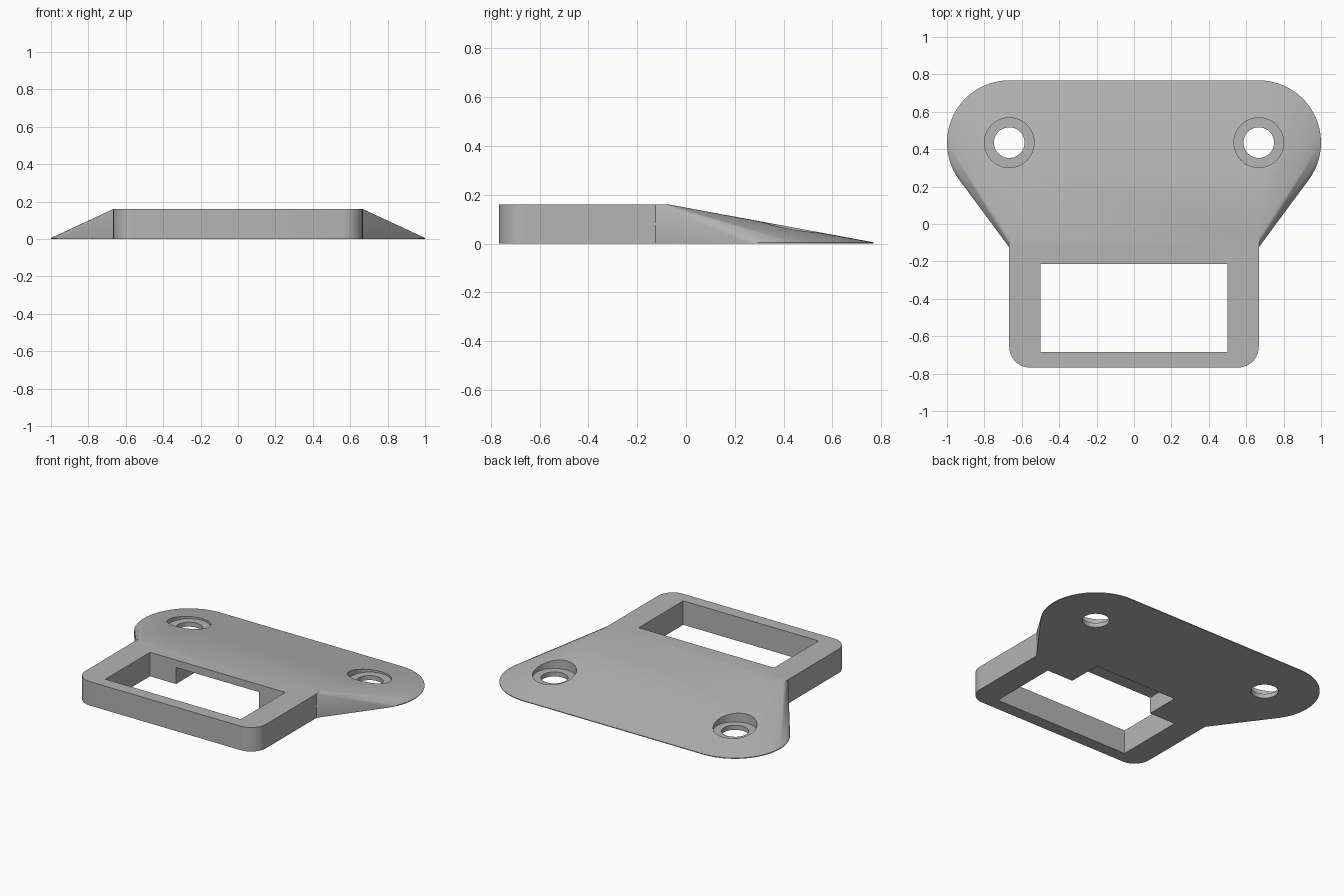
import bpy, bmesh, math

if "Cube" in bpy.data.objects:
    bpy.data.objects.remove(bpy.data.objects["Cube"])

HW, H = 0.667, 0.16             # half width and height of the frame block
Y_FRONT, Y_JOIN, Y_CREST = -0.767, -0.125, -0.07
EAR_Y, EAR_R, LIP = 0.435, 0.333, 0.005

grey = bpy.data.materials.new("grey plastic")
grey.diffuse_color = (0.46, 0.46, 0.46, 1)
grey.use_nodes = True
grey.node_tree.nodes["Principled BSDF"].inputs["Base Color"].default_value = grey.diffuse_color


def finish(name, bm):
    bmesh.ops.recalc_face_normals(bm, faces=bm.faces)
    me = bpy.data.meshes.new(name)
    bm.to_mesh(me)
    bm.free()
    me.materials.append(grey)
    ob = bpy.data.objects.new(name, me)
    bpy.context.collection.objects.link(ob)
    return ob


def arc(cx, cy, r, a0, a1, n):
    return [(cx + r * math.cos(math.radians(a0 + (a1 - a0) * i / n)),
             cy + r * math.sin(math.radians(a0 + (a1 - a0) * i / n))) for i in range(n + 1)]


def prism(name, pts, z0, z1):
    """Extrude a closed outline from z0 to z1."""
    bm = bmesh.new()
    face = bm.faces.new([bm.verts.new((x, y, z0)) for x, y in pts])
    ext = bmesh.ops.extrude_face_region(bm, geom=[face])["geom"]
    for v in ext:
        if isinstance(v, bmesh.types.BMVert):
            v.co.z = z1
    return finish(name, bm)


def rect(x, y0, y1):
    return [(-x, y0), (x, y0), (x, y1), (-x, y1)]


def combine(target, other, operation):
    mod = target.modifiers.new(operation.lower(), 'BOOLEAN')
    mod.operation, mod.object, mod.solver = operation, other, 'EXACT'
    bpy.context.view_layer.objects.active = target
    bpy.ops.object.modifier_apply(modifier=mod.name)
    bpy.data.objects.remove(other)


# Frame block with rounded front corners
r = 0.11
outline = (arc(-HW + r, Y_FRONT + r, r, 180, 270, 12) + arc(HW - r, Y_FRONT + r, r, 270, 360, 12)
           + [(HW, Y_JOIN), (-HW, Y_JOIN)])
plate = prism("mounting_plate", outline, 0, H)

# Sloping flange: hull of a thin bar and two thin round ears
bm = bmesh.new()
for x, y in rect(HW, Y_JOIN, Y_CREST):
    for z in (0, H):
        bm.verts.new((x, y, z))
for side in (-1, 1):
    for x, y in arc(side * HW, EAR_Y, EAR_R, 0, 360, 72)[:-1]:
        for z in (0, LIP):
            bm.verts.new((x, y, z))
hull = bmesh.ops.convex_hull(bm, input=bm.verts[:])
spare = {v for v in hull["geom_interior"] + hull["geom_unused"]
         if isinstance(v, bmesh.types.BMVert) and not v.link_faces}
bmesh.ops.delete(bm, geom=list(spare), context='VERTS')
bmesh.ops.dissolve_limit(bm, angle_limit=0.002, verts=bm.verts[:], edges=bm.edges[:])
combine(plate, finish("flange", bm), 'UNION')

# Rectangular window and the hidden recess behind its lower back wall
combine(plate, prism("window_cutter", rect(0.5, -0.685, -0.215), -0.1, 0.3), 'DIFFERENCE')
combine(plate, prism("recess_cutter", rect(0.307, -0.3, 0.015), -0.1, 0.11), 'DIFFERENCE')

# Counterbored screw holes
for side in (-1, 1):
    for radius, z0 in ((0.082, -0.1), (0.133, 0.03)):
        circle = arc(side * HW, EAR_Y, radius, 0, 360, 48)[:-1]
        combine(plate, prism("hole_cutter", circle, z0, 0.4), 'DIFFERENCE')

bpy.ops.object.select_all(action='DESELECT')
plate.select_set(True)
bpy.context.view_layer.objects.active = plate
bpy.ops.object.shade_smooth_by_angle(angle=math.radians(20))
